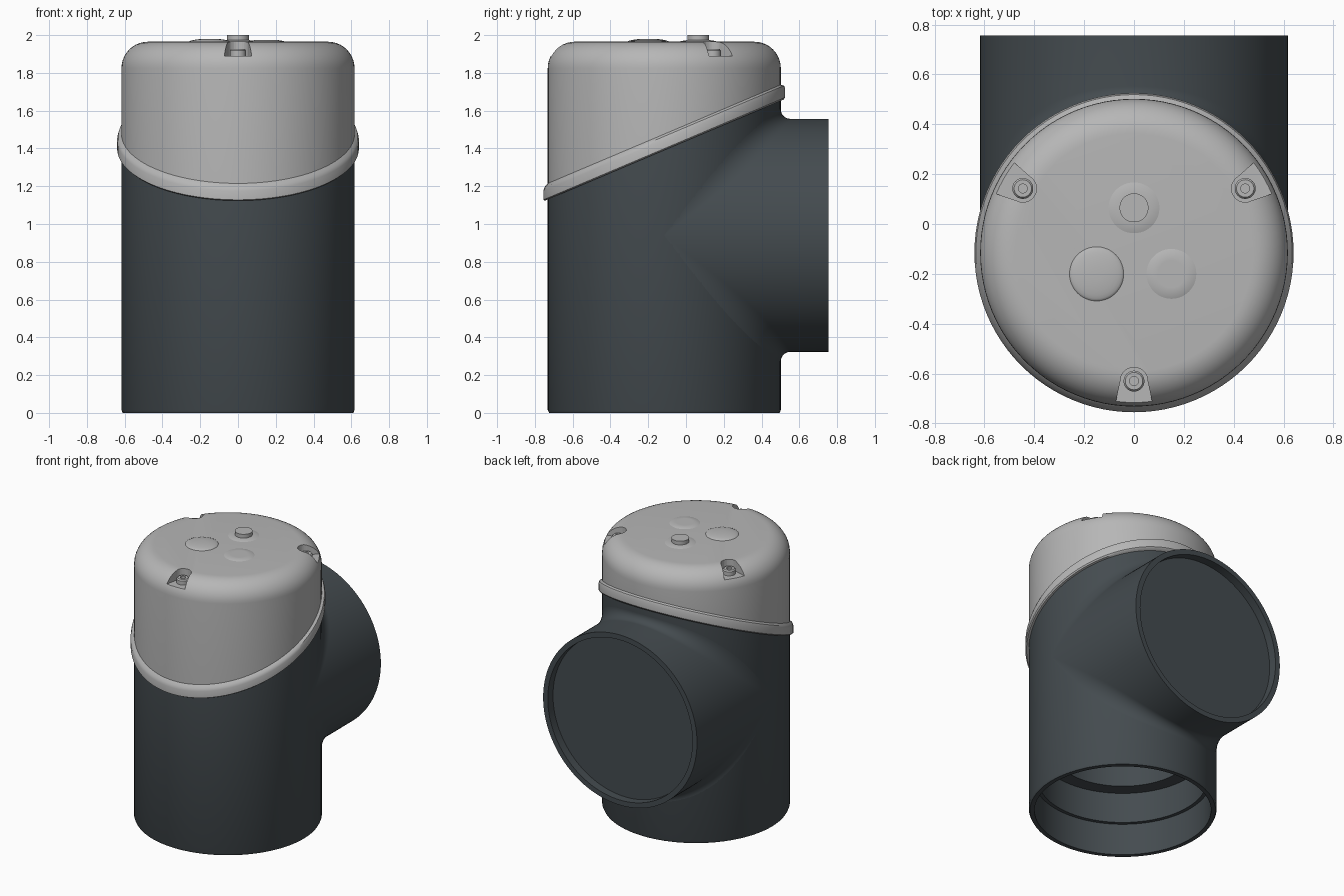
import bpy, bmesh, math
from mathutils import Vector

if "Cube" in bpy.data.objects:
    bpy.data.objects.remove(bpy.data.objects["Cube"])

R, CY, BZ, SEG = 0.617, -0.115, 0.94, 96   # pipe radius, column y, branch axis z


def material(name, rgb):
    m = bpy.data.materials.new(name)
    m.diffuse_color = (*rgb, 1)
    m.use_nodes = True
    m.node_tree.nodes["Principled BSDF"].inputs["Base Color"].default_value = m.diffuse_color
    return m


LIGHT = material("light_grey", (0.47, 0.47, 0.47))
DARK = material("dark_slate", (0.058, 0.071, 0.079))


def rings_to_object(name, rings, mat, cap_start=True, cap_end=True):
    """Skin a list of closed point rings."""
    bm = bmesh.new()
    vr = [[bm.verts.new(p) for p in ring] for ring in rings]
    n = len(rings[0])
    for a, b in zip(vr, vr[1:]):
        for i in range(n):
            j = (i + 1) % n
            bm.faces.new((a[i], a[j], b[j], b[i]))
    if cap_start:
        bm.faces.new(vr[0])
    if cap_end:
        bm.faces.new(vr[-1])
    bmesh.ops.recalc_face_normals(bm, faces=bm.faces)
    me = bpy.data.meshes.new(name)
    bm.to_mesh(me)
    bm.free()
    ob = bpy.data.objects.new(name, me)
    bpy.context.collection.objects.link(ob)
    me.materials.append(mat)
    return ob


def smooth(ob, angle=35):
    bpy.ops.object.select_all(action='DESELECT')
    ob.select_set(True)
    bpy.context.view_layer.objects.active = ob
    bpy.ops.object.shade_smooth_by_angle(angle=math.radians(angle))


def seam(y):
    """Height of the slanted joint between body and cover."""
    return 1.12 + 0.4235 * (y + 0.755)


def lathe(name, profile, mat, cx=0, cy=CY, seg=SEG):
    """Profile entries: (radius, z, follow_seam)."""
    rings = []
    for r, z, *follow in profile:
        ring = []
        for i in range(seg):
            a = 2 * math.pi * i / seg
            x, y = cx + r * math.cos(a), cy + r * math.sin(a)
            ring.append((x, y, z + (seam(y) if follow else 0)))
        rings.append(ring)
    ob = rings_to_object(name, rings, mat)
    smooth(ob)
    return ob


# Vertical body with stepped socket underneath
lathe("body_pipe", [(0.46, 0.6), (0.46, 0.45), (0.555, 0.45), (0.555, 0.23), (0.58, 0.23),
                    (0.58, 0.0), (0.61, 0.0), (R, 0.015), (R, 0.02, 1)], DARK)

# Side branch: blended fillet, straight pipe, rim and recessed end disc
rings = []
phis = [2 * math.pi * i / 128 for i in range(128)]
for k in range(11):
    t = k / 10
    ring = []
    for p in phis:
        c, s = math.cos(p), math.sin(p)
        r = 0.05 + 0.15 * c * c
        centre = Vector(((R + r) * c, CY + (R + r) * abs(s), BZ + (R + r) * s))
        n = (Vector((c, abs(s), 0)) * (1 - t) + Vector((c, 0, s)) * t).normalized()
        ring.append(centre - n * r)
    rings.append(ring)
for r, y in [(R, 0.755), (0.58, 0.755), (0.58, 0.695)]:
    rings.append([(r * math.cos(p), y, BZ + r * math.sin(p)) for p in phis])
smooth(rings_to_object("branch_pipe", rings, DARK, cap_start=False))

# Cover with slanted bead and rounded top edge
profile = [(0.6, 0, 1), (0.632, 0, 1), (0.64, 0.008, 1), (0.64, 0.055, 1),
           (0.634, 0.073, 1), (R, 0.085, 1)]
for k in range(11):
    a = math.pi / 2 * k / 10
    profile.append((0.477 + 0.14 * math.cos(a), 1.825 + 0.14 * math.sin(a)))
cover = lathe("cover", profile, LIGHT)

# Screw notches cut in the cover's top edge
ANGLES = [math.radians(d) for d in (-90, 30, 150)]
outline = [(0.69, 0.092)]
for k in range(17):
    a = math.pi / 2 + math.pi * k / 16
    outline.append((0.515 + 0.055 * math.cos(a), 0.055 * math.sin(a)))
outline.append((0.69, -0.092))
for a in ANGLES:
    c, s = math.cos(a), math.sin(a)
    cutter = rings_to_object("notch_cutter", [
        [(d * c - t * s, CY + d * s + t * c, z) for d, t in outline]
        for z in (1.89, 2.1)], LIGHT)
    cutter.hide_render = True
    mod = cover.modifiers.new("notch", 'BOOLEAN')
    mod.operation = 'DIFFERENCE'
    mod.object = cutter
    bpy.context.view_layer.objects.active = cover
    bpy.ops.object.modifier_apply(modifier=mod.name)
    bpy.data.objects.remove(cutter)
    # Screw sitting on the notch floor
    lathe("screw", [(0.042, 1.885), (0.042, 1.918), (0.035, 1.927), (0.018, 1.927),
                    (0.018, 1.905)], LIGHT, 0.515 * c, CY + 0.515 * s, 24)
smooth(cover)

# Markers on the lid: dome, flat-topped bump, and a bump with a button
lathe("dome_marker", [(0.11 * math.cos(k * math.pi / 14), 1.963 + 0.018 * math.sin(k * math.pi / 14))
                      for k in range(7)], LIGHT, -0.15, -0.2, 48)
lathe("flat_marker", [(0.105, 1.963), (0.09, 1.969), (0.065, 1.973), (0.055, 1.973)],
      LIGHT, 0.15, -0.2, 48)
lathe("button_base", [(0.108, 1.963), (0.09, 1.969), (0.062, 1.973)], LIGHT, 0, 0.065, 48)
lathe("button", [(0.058, 1.96), (0.058, 2.0)], LIGHT, 0, 0.065, 48)
